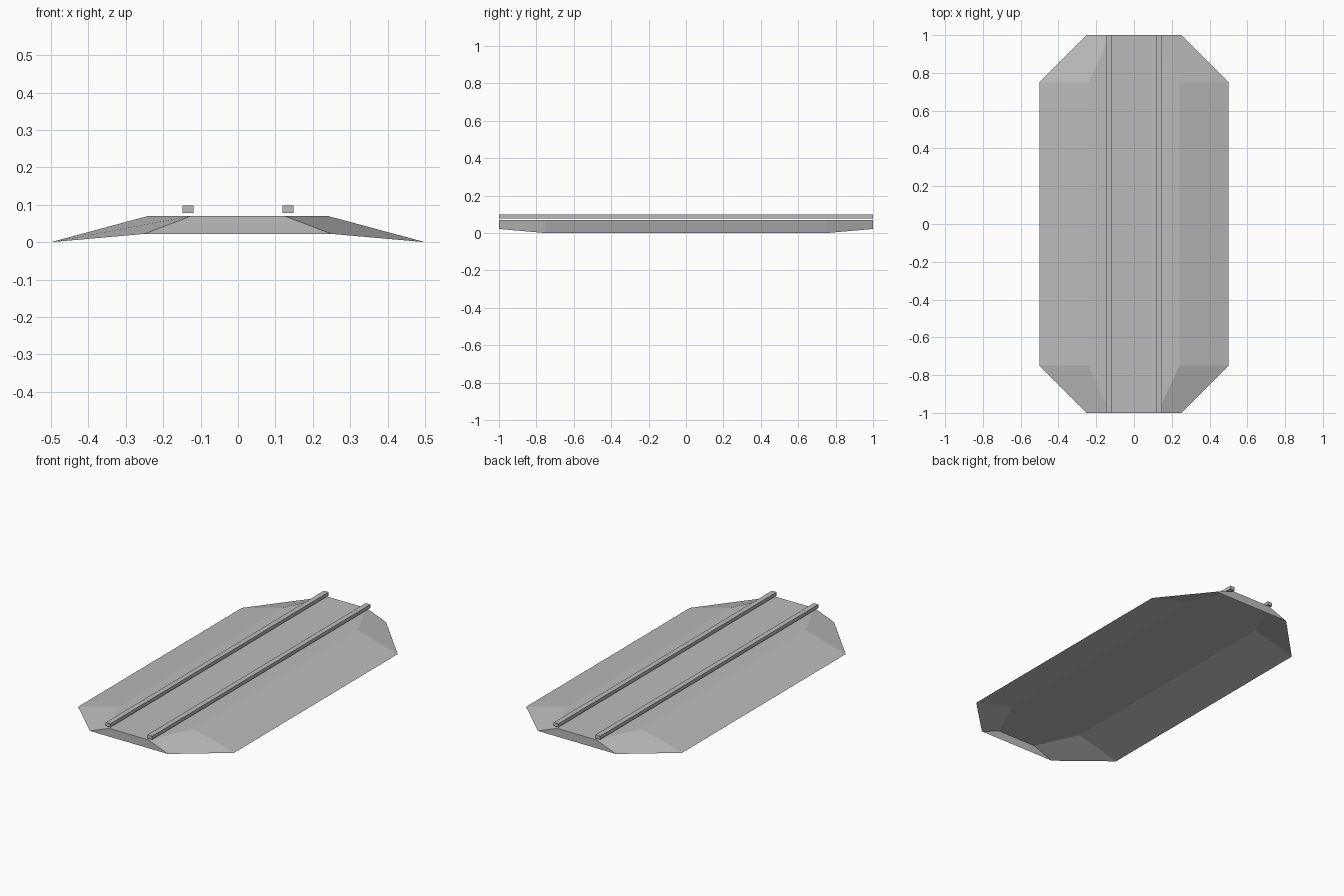
import bpy
import bmesh

if "Cube" in bpy.data.objects:
    bpy.data.objects.remove(bpy.data.objects["Cube"], do_unlink=True)

grey = bpy.data.materials.new("plain grey")
grey.use_nodes = True
grey.diffuse_color = (0.5, 0.5, 0.5, 1)
grey.node_tree.nodes["Principled BSDF"].inputs["Base Color"].default_value = (0.5, 0.5, 0.5, 1)


def finish(name, bm):
    mesh = bpy.data.meshes.new(name)
    bm.to_mesh(mesh)
    bm.free()
    mesh.materials.append(grey)
    obj = bpy.data.objects.new(name, mesh)
    bpy.context.collection.objects.link(obj)
    return obj


def octagon(bm, end_x, end_z, side_x, side_z):
    """Ring of eight corners: narrow at the ends, wide along the sides."""
    quarter = [(side_x, 0.75, side_z), (end_x, 1.0, end_z)]
    ring = []
    for sx, sy in ((1, 1), (-1, 1), (-1, -1), (1, -1)):
        corners = quarter if sx * sy > 0 else quarter[::-1]
        ring += [bm.verts.new((sx * x, sy * y, z)) for x, y, z in corners]
    return ring


# Open-bottomed deck with sloping rim
bm = bmesh.new()
top = octagon(bm, 0.125, 0.07, 0.24, 0.07)
rim = octagon(bm, 0.25, 0.022, 0.5, 0.0)
bm.faces.new(top)
for i in range(len(top)):
    j = (i + 1) % len(top)
    bm.faces.new((rim[i], rim[j], top[j], top[i]))
finish("deck", bm)

# Two long rails floating just above the deck
for side, sx in (("left", 1), ("right", -1)):
    bm = bmesh.new()
    bmesh.ops.create_cube(bm, size=1)
    bmesh.ops.scale(bm, vec=(0.03, 2.0, 0.02), verts=bm.verts)
    bmesh.ops.translate(bm, vec=(sx * 0.134, 0, 0.088), verts=bm.verts)
    finish(side + "_rail", bm)
